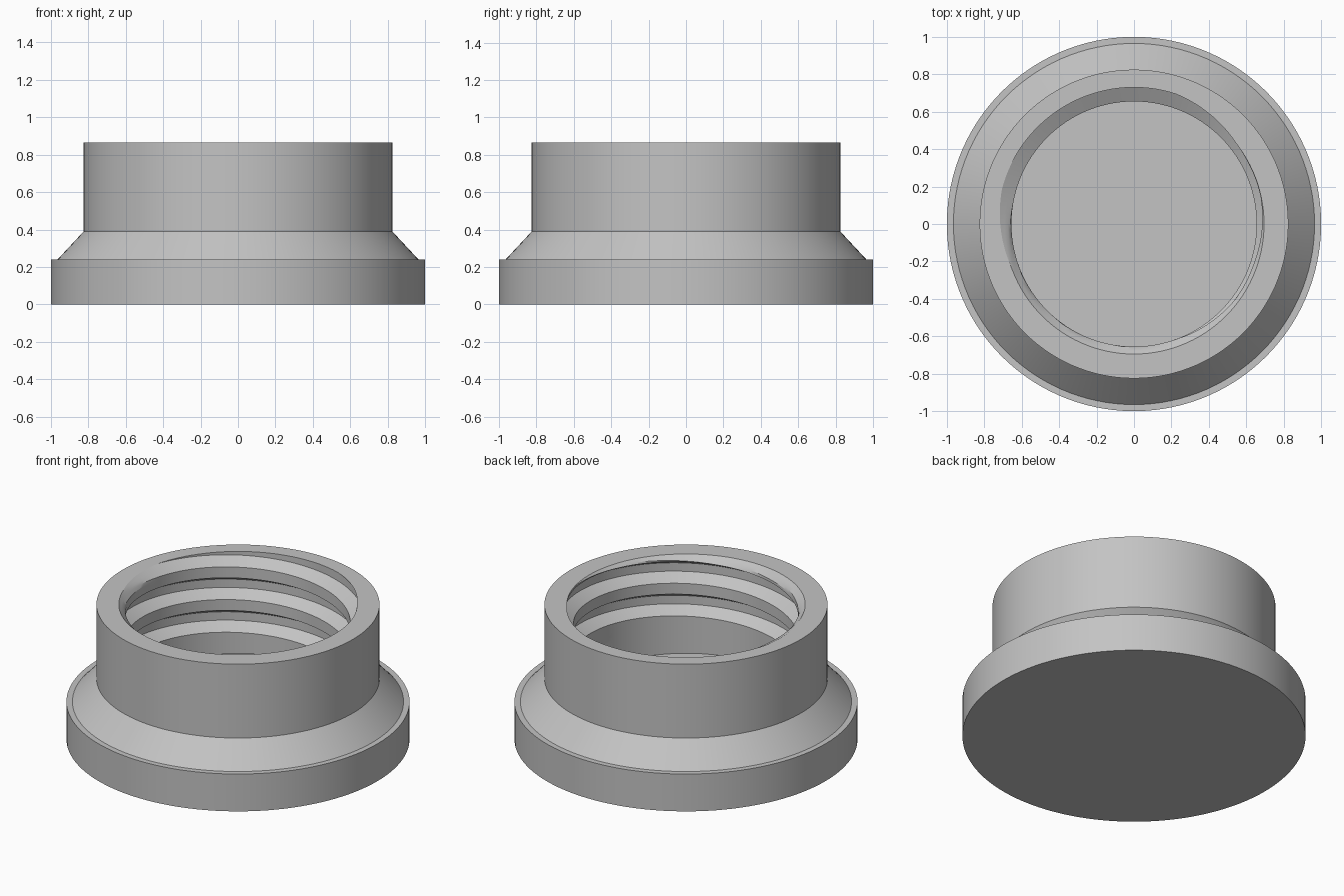
import bpy, bmesh
from math import sin, cos, tau, radians

cube = bpy.data.objects.get("Cube")
if cube:
    bpy.data.objects.remove(cube)

SEGMENTS = 120
TOP, FLOOR = 0.865, 0.245
CREST, ROOT, MOUTH = 0.655, 0.73, 0.695
PITCH, FLANK, FLAT = 0.21, 0.043, 0.054
THREAD_START = 0.30
SUBROWS = 4


def clamp(v, low, high):
    return max(low, min(high, v))


def helix(angle):
    """Height of the upper crest edge along the right-hand thread."""
    return 0.752 + PITCH * (angle - radians(45)) / tau


def bore_radius(angle, z):
    """Trapezoid thread groove, with a small chamfer at the mouth."""
    p = (z - helix(angle)) % PITCH
    rise = min(p, 2 * FLANK + FLAT - p) / FLANK
    fade = clamp((z - p - THREAD_START) / 0.02, 0, 1)
    groove = CREST + (ROOT - CREST) * clamp(rise, 0, 1) * fade
    return max(groove, MOUTH - (TOP - z))


# Row offsets inside one pitch: up flank, root, down flank, crest
breaks = [0, FLANK, FLANK + FLAT, 2 * FLANK + FLAT, PITCH]
offsets = [a + (b - a) * s / SUBROWS
           for a, b in zip(breaks, breaks[1:]) for s in range(SUBROWS)]
rows = sorted((k * PITCH + o for k in range(-4, 2) for o in offsets), reverse=True)

# Outer silhouette from the base centre up to the rim
outer = [(0, 0), (1, 0), (1, 0.24), (0.965, 0.24), (0.825, 0.39), (0.825, TOP)]


def column(bm, angle):
    """One radial slice: outside, rim, threaded bore, floor."""
    inner = []
    for row in rows:
        z = clamp(helix(angle) + row, FLOOR, TOP)
        inner.append((bore_radius(angle, z), z))
    points = outer + inner + [(0, FLOOR)]
    return [bm.verts.new((r * cos(angle), r * sin(angle), z)) for r, z in points]


# Threaded cap body
bm = bmesh.new()
columns = [column(bm, tau * i / SEGMENTS) for i in range(SEGMENTS + 1)]
for a, b in zip(columns, columns[1:]):
    for j in range(len(a) - 1):
        bm.faces.new((a[j], b[j], b[j + 1], a[j + 1]))
bmesh.ops.remove_doubles(bm, verts=bm.verts[:], dist=0.0002)
bmesh.ops.recalc_face_normals(bm, faces=bm.faces[:])
mesh = bpy.data.meshes.new("threaded_cap")
bm.to_mesh(mesh)
bm.free()
cap = bpy.data.objects.new("threaded_cap", mesh)
bpy.context.collection.objects.link(cap)

# Plain grey material
grey = bpy.data.materials.new("plain_grey")
grey.use_nodes = True
colour = (0.55, 0.55, 0.55, 1)
grey.diffuse_color = colour
grey.node_tree.nodes["Principled BSDF"].inputs["Base Color"].default_value = colour
mesh.materials.append(grey)

# Smooth walls with sharp edges
for o in bpy.context.selected_objects:
    o.select_set(False)
cap.select_set(True)
bpy.context.view_layer.objects.active = cap
bpy.ops.object.shade_smooth_by_angle(angle=radians(25))
